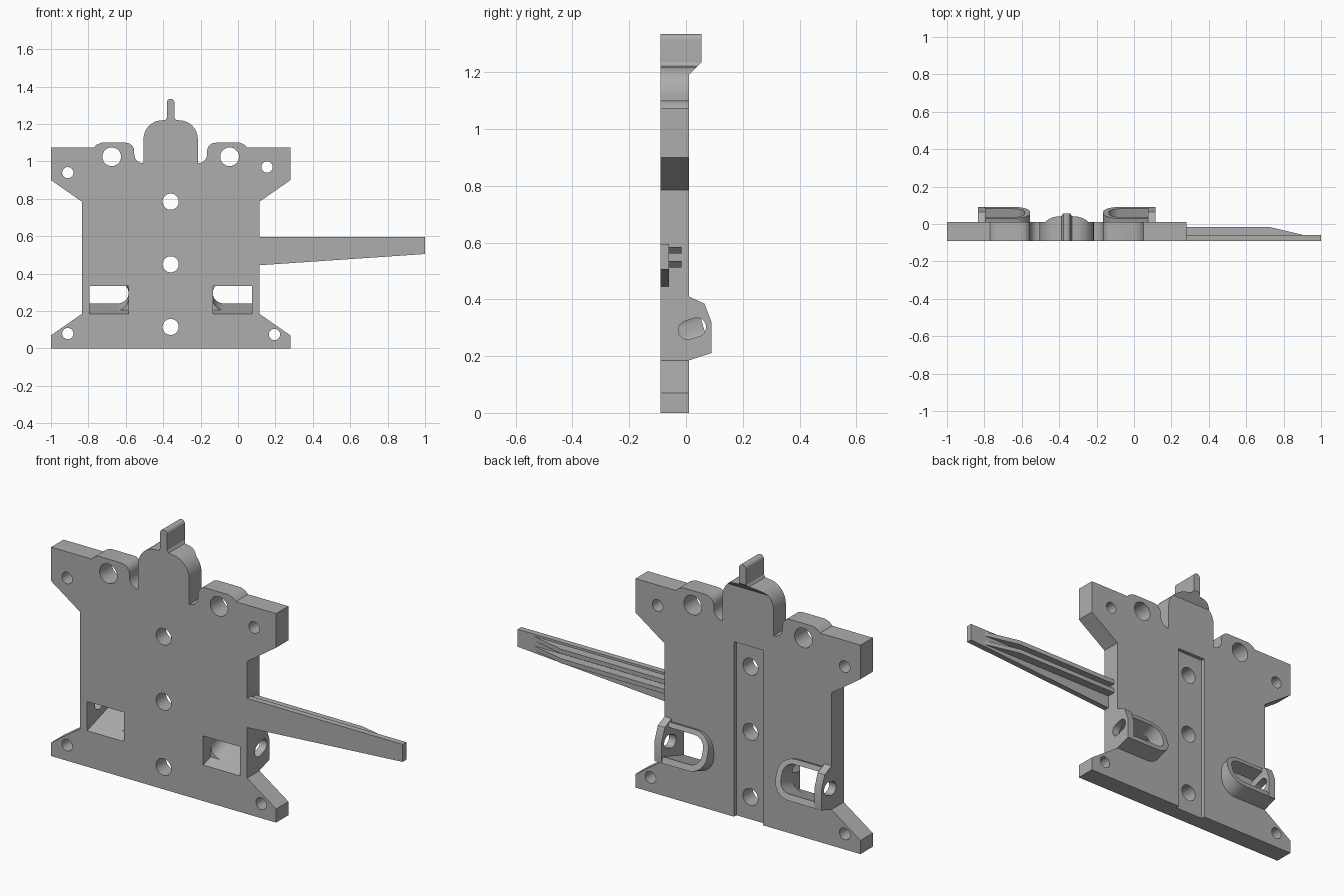
import bpy, bmesh
from math import radians, cos, sin
from mathutils import Vector

if "Cube" in bpy.data.objects:
    bpy.data.objects.remove(bpy.data.objects["Cube"], do_unlink=True)

CX = -0.36                 # symmetry line of the plate
FRONT, BACK = -0.09, 0.01  # plate faces
TILT = 0.324               # upward slope of the guide tunnels

grey = bpy.data.materials.new("neutral_grey")
grey.use_nodes = True
grey.diffuse_color = (0.42, 0.42, 0.42, 1)
grey.node_tree.nodes["Principled BSDF"].inputs["Base Color"].default_value = grey.diffuse_color


def arc(cx, cy, r, a0, a1, n=10):
    steps = [radians(a0 + (a1 - a0) * i / n) for i in range(n + 1)]
    return [(cx + r * cos(a), cy + r * sin(a)) for a in steps]


def side(pts, s):
    """Place points measured outward from the symmetry line."""
    return [(CX + s * u, v) for u, v in pts]


def both(pts):
    """Close a half outline with its mirror image."""
    return side(pts, 1) + side(pts[::-1], -1)


def prism(name, pts, axis, lo, hi, shear=0.0, cut=None):
    """Extrude an outline along an axis, optionally sheared and trimmed by a plane."""
    bm = bmesh.new()
    rings = []
    for d in (lo, hi):
        place = {"x": lambda a, b: (d, a, b),
                 "y": lambda a, b: (a, d, b + shear * (d - lo)),
                 "z": lambda a, b: (a, b, d)}[axis]
        rings.append([bm.verts.new(place(a, b)) for a, b in pts])
    near, far = rings
    bm.faces.new(near)
    bm.faces.new(far[::-1])
    for i in range(len(pts)):
        j = (i + 1) % len(pts)
        bm.faces.new((near[i], far[i], far[j], near[j]))
    if cut:
        bmesh.ops.bisect_plane(bm, geom=bm.verts[:] + bm.edges[:] + bm.faces[:], dist=1e-5,
                               plane_co=cut[0], plane_no=Vector(cut[1]).normalized(),
                               clear_outer=True)
        bmesh.ops.holes_fill(bm, edges=[e for e in bm.edges if e.is_boundary], sides=0)
    bmesh.ops.recalc_face_normals(bm, faces=bm.faces[:])
    mesh = bpy.data.meshes.new(name)
    bm.to_mesh(mesh)
    bm.free()
    mesh.materials.append(grey)
    ob = bpy.data.objects.new(name, mesh)
    bpy.context.collection.objects.link(ob)
    return ob


def activate(ob):
    bpy.ops.object.select_all(action="DESELECT")
    ob.select_set(True)
    bpy.context.view_layer.objects.active = ob


def carve(ob, cutters):
    activate(ob)
    for c in cutters:
        mod = ob.modifiers.new("cut", "BOOLEAN")
        mod.operation, mod.solver, mod.object = "DIFFERENCE", "EXACT", c
        bpy.ops.object.modifier_apply(modifier=mod.name)


# Plate with shoulders, notches, central dome and fin
dome = (arc(0.045, 1.12, 0.1, 0, 90) + [(0.028, 1.222), (0.02, 1.235)]
        + arc(0.0, 1.315, 0.02, 0, 80, 6))
half = [(0.64, 0), (0.64, 0.07), (0.475, 0.185), (0.475, 0.785), (0.64, 0.9),
        (0.64, 1.075), (0.41, 1.075), (0.395, 1.09), (0.37, 1.1)]
half += arc(0.24, 1.055, 0.045, 90, 180) + arc(0.145, 1.04, 0.05, 0, -90) + dome
plate = prism("plate", both(half), "y", FRONT, BACK)

# Overhang behind the dome and fin, chamfered underneath
overhang = prism("dome_overhang", both([(0.145, 1.1)] + dome), "y", BACK, 0.055,
                 cut=((0, BACK, 1.19), (0, 1, -1)))

# Round through holes
holes = [(-0.675, 1.025, 0.05), (-0.045, 1.025, 0.05), (-0.91, 0.94, 0.03), (0.155, 0.97, 0.03),
         (-0.91, 0.08, 0.03), (0.195, 0.075, 0.03)]
holes += [(CX, z, 0.043) for z in (0.115, 0.45, 0.785)]
plate_cutters = [prism("hole_cutter", arc(x, z, r, 0, 350, 35), "y", -0.2, 0.2)
                 for x, z, r in holes]

# Shallow channel up the back
channel = [(-0.445, -0.1), (-0.28, -0.1), (-0.28, 0.9), (-0.445, 0.9)]
plate_cutters.append(prism("channel_cutter", channel, "y", BACK - 0.02, 0.1))

parts = [plate, overhang]
guide_cutters = []
for s, label in ((1, "left"), (-1, "right")):
    # Sloped collar with a rounded inner end
    ring = ([(0.475, 0.185)] + arc(0.285, 0.275, 0.09, 270, 180)
            + arc(0.285, 0.304, 0.09, 180, 90) + [(0.475, 0.394)])
    collar = prism(label + "_collar", side(ring, s), "y", BACK, 0.13, TILT,
                   cut=((0, 0.09, 0.215), (0, 0.185, 0.06)))
    # Outer ear wall
    ear_shape = [(BACK, 0.185), (0.09, 0.215), (0.09, 0.32), (0.065, 0.385), (BACK, 0.41)]
    ear = prism(label + "_ear", ear_shape, "x", *sorted((CX + s * 0.435, CX + s * 0.475)))

    # Tunnel, square front pocket and slotted side hole
    bore = ([(0.435, 0.182)] + arc(0.285, 0.242, 0.06, 270, 180)
            + arc(0.285, 0.272, 0.06, 180, 90) + [(0.435, 0.332)])
    tunnel = prism("tunnel_cutter", side(bore, s), "y", -0.1, 0.2, TILT)
    square = [(0.225, 0.182), (0.435, 0.182), (0.435, 0.332), (0.225, 0.332)]
    pocket = prism("pocket_cutter", side(square, s), "y", -0.1, -0.03, TILT)
    slot_shape = arc(0.038, 0.302, 0.033, -72, 108) + arc(0.006, 0.292, 0.033, 108, 288)
    slot = prism("slot_cutter", slot_shape, "x", *sorted((CX + s * 0.4, CX + s * 0.5)))

    carve(collar, [tunnel, slot])
    carve(ear, [slot])
    plate_cutters += [tunnel, pocket, slot]
    parts += [collar, ear]

carve(plate, plate_cutters)
for c in plate_cutters:
    bpy.data.objects.remove(c, do_unlink=True)

# Long tapered arm with two stiffening ribs
parts.append(prism("arm", [(0.1, 0.444), (1, 0.505), (1, 0.595), (0.1, 0.595)],
                   "y", FRONT, -0.06))
rib = [(0.1, -0.065), (0.91, -0.065), (0.91, -0.06), (0.72, -0.015), (0.1, -0.015)]
for name, z in (("lower_rib", 0.512), ("upper_rib", 0.561)):
    parts.append(prism(name, rib, "z", z, z + 0.023))

for ob in parts:
    activate(ob)
    bpy.ops.object.shade_smooth_by_angle(angle=radians(30))
